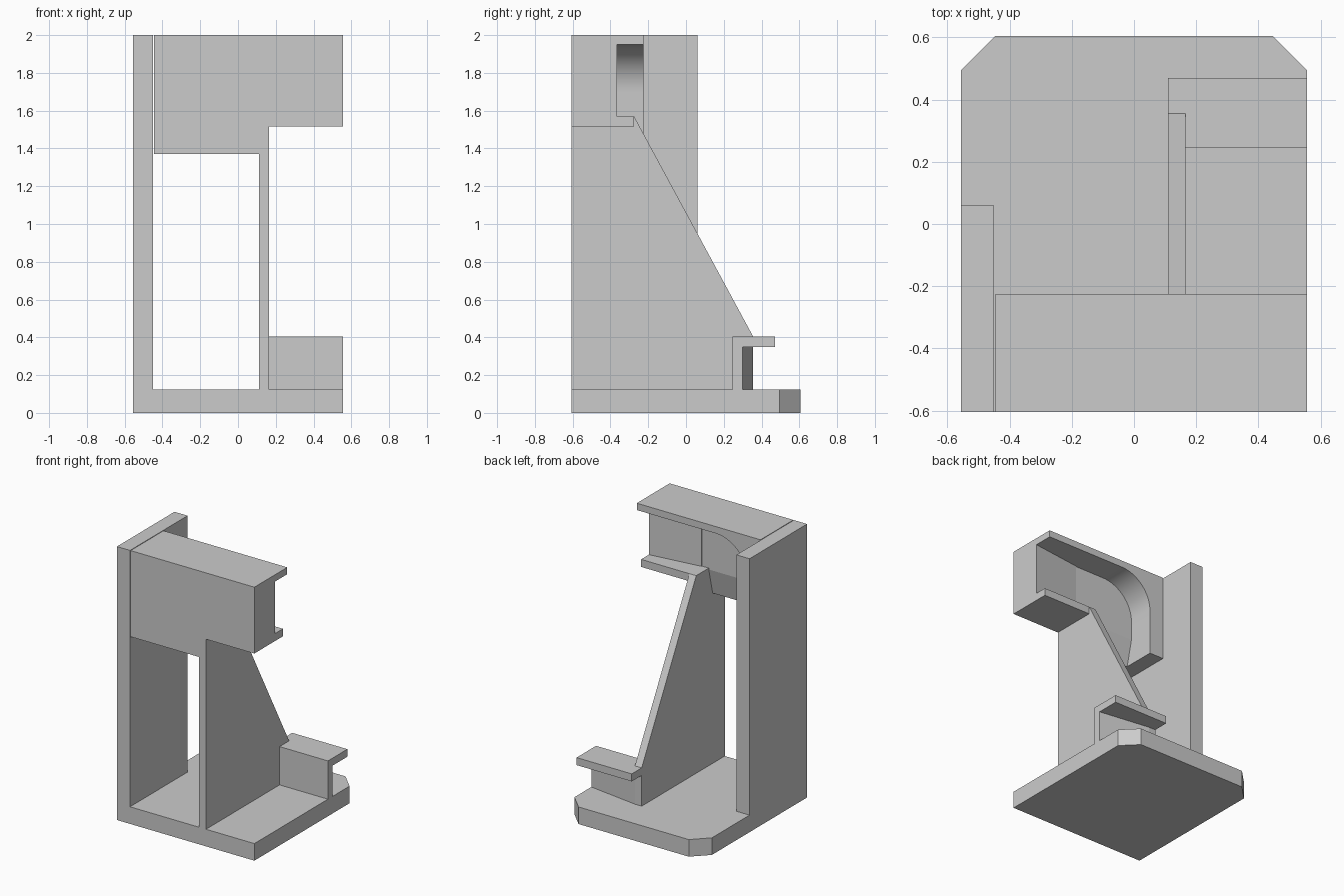
import bpy, bmesh, math

cube = bpy.data.objects.get("Cube")
if cube:
    bpy.data.objects.remove(cube, do_unlink=True)

grey = bpy.data.materials.new("light_grey")
grey.use_nodes = True
grey.diffuse_color = (0.6, 0.6, 0.6, 1)
bsdf = next(n for n in grey.node_tree.nodes if n.type == 'BSDF_PRINCIPLED')
bsdf.inputs["Base Color"].default_value = grey.diffuse_color


def prism(name, axis, profile, low, high):
    """Extrude a profile along an axis; x uses (y, z), y uses (x, z), z uses (x, y)."""
    place = {"x": lambda a, b, d: (d, a, b),
             "y": lambda a, b, d: (a, d, b),
             "z": lambda a, b, d: (a, b, d)}[axis]
    bm = bmesh.new()
    face = bm.faces.new([bm.verts.new(place(a, b, low)) for a, b in profile])
    new = bmesh.ops.extrude_face_region(bm, geom=[face])["geom"]
    shift = place(0, 0, high - low)
    bmesh.ops.translate(bm, vec=shift, verts=[v for v in new if isinstance(v, bmesh.types.BMVert)])
    bmesh.ops.recalc_face_normals(bm, faces=bm.faces)
    mesh = bpy.data.meshes.new(name)
    bm.to_mesh(mesh)
    bm.free()
    mesh.materials.append(grey)
    obj = bpy.data.objects.new(name, mesh)
    bpy.context.collection.objects.link(obj)
    return obj


def rect(a0, a1, b0, b1):
    return [(a0, b0), (a1, b0), (a1, b1), (a0, b1)]


# Shared dimensions
W, D = 0.556, 0.605          # half width and half depth
FLOOR = 0.125                # top of base
RIB_L, RIB_R = 0.11, 0.165   # sides of the sloped rib

# Base plate with chamfered rear corners
c = 0.11
prism("base_plate", "z", [(-W, -D), (W, -D), (W, D - c), (W - c, D),
                          (c - W, D), (-W, D - c)], 0, FLOOR)

# Tall side wall
prism("side_wall", "x", rect(-D, 0.06, FLOOR, 2), -W, -0.45)

# Sloped rib joining base and head
prism("sloped_rib", "x", [(-D, FLOOR), (0.355, FLOOR), (0.355, 0.405), (-0.275, 1.57),
                          (-0.42, 1.57), (-0.42, 1.95), (-D, 1.95)], RIB_L, RIB_R)

# Low rear bracket: tapered web under an overhanging flange
prism("bracket_web", "z", [(RIB_R, 0.245), (W, 0.245), (W, 0.30), (RIB_R, 0.355)], FLOOR, 0.35)
prism("bracket_flange", "z", [(RIB_R, 0.245), (W, 0.245), (W, 0.47), (RIB_L, 0.47),
                              (RIB_L, 0.355), (RIB_R, 0.355)], 0.35, 0.405)

# Head rim: top flange curving down into the end flange
r, cx, cz = 0.25, -0.08, 1.70
arc = [(cx - r * math.cos(t), cz + r * math.sin(t))
       for t in (math.pi / 2 * i / 16 for i in range(17))]
rim = prism("head_rim", "y", [(W, 2), (-0.445, 2), (-0.445, 1.37), (cx - r, 1.37)]
            + arc + [(W, 1.95)], -D, -0.225)
bpy.ops.object.select_all(action='DESELECT')
rim.select_set(True)
bpy.context.view_layer.objects.active = rim
bpy.ops.object.shade_smooth_by_angle(angle=math.radians(30))

# Head webs on either side of the rib
prism("head_web_inner", "x", [(-D, 1.37), (-0.465, 1.37), (-0.42, 1.56), (-0.42, 1.96),
                              (-D, 1.96)], -0.44, RIB_L)
prism("head_web_outer", "z", [(RIB_R, -D), (W, -D), (W, -0.365), (RIB_R, -0.415)], 1.57, 1.95)

# Head lower flange
prism("head_lower_flange", "x", rect(-D, -0.275, 1.515, 1.57), RIB_R, W)
